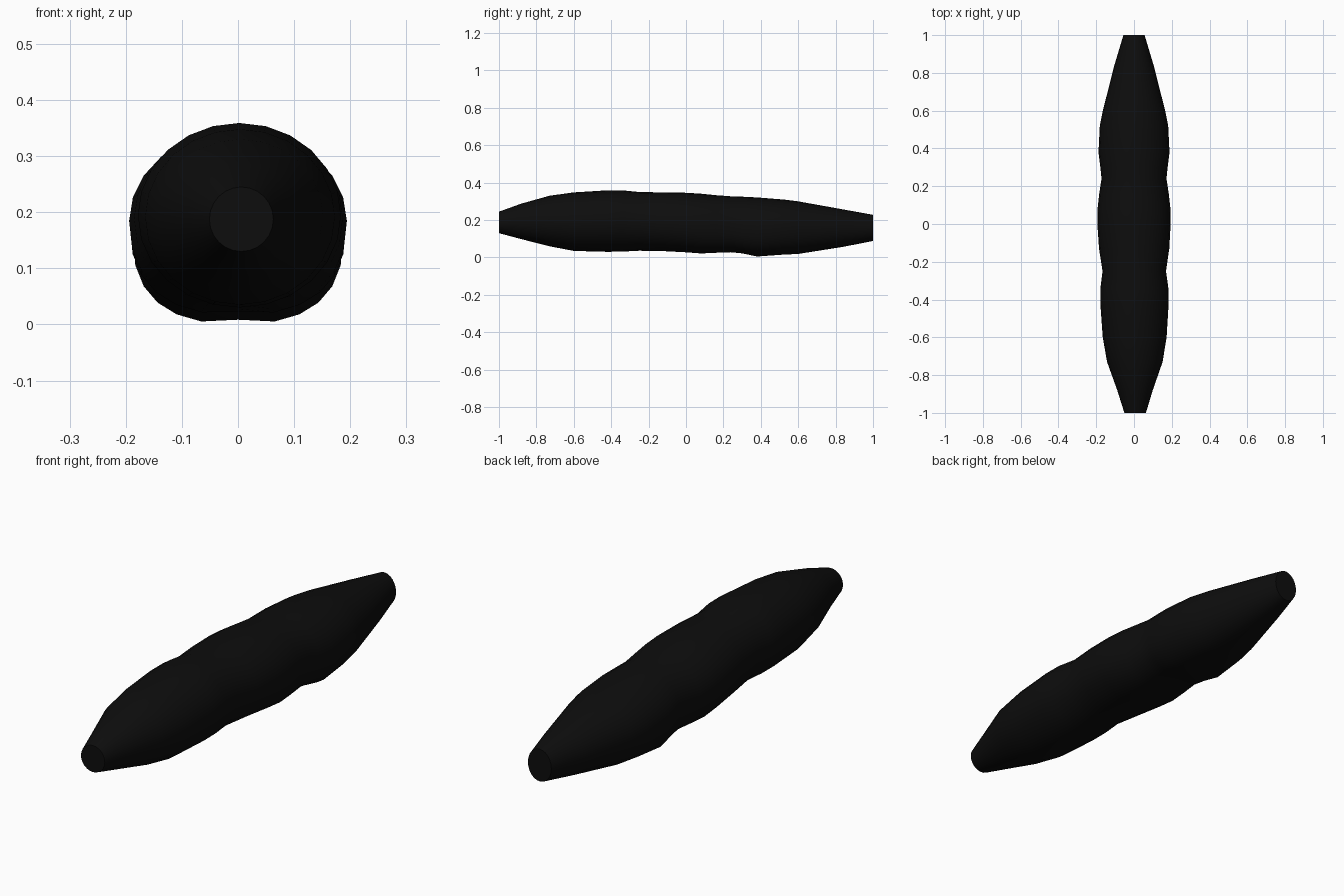
import bpy, bmesh, math

if "Cube" in bpy.data.objects:
    bpy.data.objects.remove(bpy.data.objects["Cube"])

SIDES = 24

# Cross-sections along the body: y, half width, top z, bottom z
SECTIONS = [
    (-1.00, 0.057, 0.245, 0.130), (-0.88, 0.094, 0.288, 0.098),
    (-0.73, 0.147, 0.330, 0.060), (-0.60, 0.169, 0.348, 0.035),
    (-0.42, 0.181, 0.359, 0.030), (-0.34, 0.180, 0.359, 0.031),
    (-0.25, 0.168, 0.350, 0.035), (-0.13, 0.186, 0.348, 0.032),
    (0.00, 0.194, 0.346, 0.023), (0.08, 0.193, 0.341, 0.017),
    (0.16, 0.184, 0.333, 0.021), (0.24, 0.172, 0.327, 0.024),
    (0.30, 0.178, 0.325, 0.018), (0.38, 0.188, 0.321, 0.001),
    (0.52, 0.181, 0.310, 0.011), (0.60, 0.165, 0.300, 0.015),
    (0.84, 0.104, 0.257, 0.056), (1.00, 0.056, 0.228, 0.088),
]


def spow(v, p):
    return math.copysign(abs(v) ** p, v)


def ring(bm, y, w, top, bottom):
    """One cross-section: round above, fuller and creased underneath."""
    cx = -0.006 * min(y, 0)
    cz, h = (top + bottom) / 2, (top - bottom) / 2
    belly = math.exp(-((y - 0.28) / 0.38) ** 2)
    verts = []
    for i in range(SIDES):
        a = math.tau * i / SIDES + math.pi / 2
        c, s = math.cos(a), math.sin(a)
        p = 2 / (2 + 0.6 * belly) if s < -1e-6 else 1
        x, z = cx + w * spow(c, p), cz + h * spow(s, p)
        if i == SIDES // 2:
            z += 0.008 * belly
        verts.append(bm.verts.new((x, y, z)))
    return verts


# Tapered body lofted through the sections, closed with flat ends
bm = bmesh.new()
rings = [ring(bm, *s) for s in SECTIONS]
for a, b in zip(rings, rings[1:]):
    for i in range(SIDES):
        j = (i + 1) % SIDES
        bm.faces.new((a[i], a[j], b[j], b[i]))
bm.faces.new(rings[0])
bm.faces.new(rings[-1])
bmesh.ops.recalc_face_normals(bm, faces=bm.faces)
mesh = bpy.data.meshes.new("tapered_body")
bm.to_mesh(mesh)
bm.free()

body = bpy.data.objects.new("tapered_body", mesh)
bpy.context.collection.objects.link(body)

# Black surface
mat = bpy.data.materials.new("black")
mat.diffuse_color = (0.004, 0.004, 0.004, 1)
mat.use_nodes = True
mat.node_tree.nodes["Principled BSDF"].inputs["Base Color"].default_value = mat.diffuse_color
mesh.materials.append(mat)

bpy.context.view_layer.objects.active = body
body.select_set(True)
bpy.ops.object.shade_smooth_by_angle(angle=math.radians(40))
